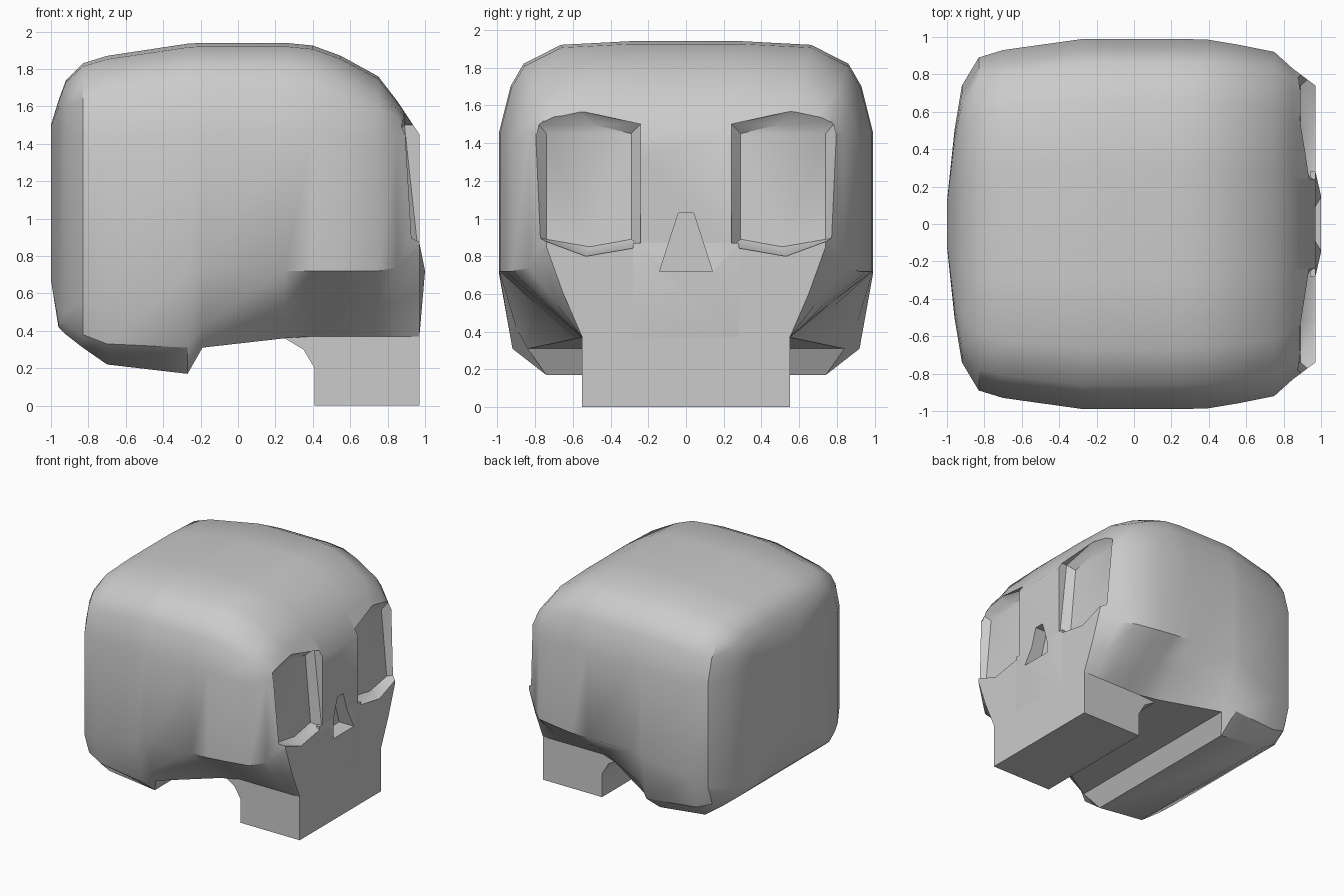
import bpy, bmesh

if "Cube" in bpy.data.objects:
    bpy.data.objects.remove(bpy.data.objects["Cube"])


def finish(name, bm):
    bmesh.ops.recalc_face_normals(bm, faces=bm.faces)
    me = bpy.data.meshes.new(name)
    bm.to_mesh(me)
    bm.free()
    ob = bpy.data.objects.new(name, me)
    bpy.context.collection.objects.link(ob)
    return ob


def loft(name, rings):
    bm = bmesh.new()
    loops = [[bm.verts.new(p) for p in r] for r in rings]
    n = len(loops[0])
    for a, b in zip(loops, loops[1:]):
        for i in range(n):
            j = (i + 1) % n
            bm.faces.new((a[i], a[j], b[j], b[i]))
    bm.faces.new(loops[0])
    bm.faces.new(loops[-1])
    return finish(name, bm)


def hull(name, pts):
    bm = bmesh.new()
    vs = [bm.verts.new(p) for p in pts]
    res = bmesh.ops.convex_hull(bm, input=vs)
    junk = {g for g in res["geom_interior"] + res["geom_unused"] if isinstance(g, bmesh.types.BMVert)}
    bmesh.ops.delete(bm, geom=list(junk), context='VERTS')
    return finish(name, bm)


def cut(target, cutter):
    m = target.modifiers.new("cut", 'BOOLEAN')
    m.operation = 'DIFFERENCE'
    m.solver = 'EXACT'
    m.object = cutter
    bpy.context.view_layer.objects.active = target
    bpy.ops.object.modifier_apply(modifier=m.name)


# cranium cross-sections, back to face:
# x, half width, top, top corner drop, side bottom, mid y, mid z, bottom y, bottom z
stations = [
    (-1.00, .12, 1.50, .03, .72, .12, .70, .10, .67),
    (-.96, .50, 1.63, .15, .50, .47, .45, .42, .42),
    (-.92, .74, 1.74, .28, .50, .70, .44, .62, .38),
    (-.83, .89, 1.83, .40, .55, .83, .38, .70, .31),
    (-.70, .93, 1.87, .45, .60, .86, .33, .74, .22),
    (-.27, .99, 1.935, .48, .70, .92, .31, .74, .17),
    (-.19, .99, 1.94, .48, .72, .90, .42, .84, .31),
    (.25, .99, 1.94, .48, .72, .79, .54, .60, .36),
    (.40, .985, 1.925, .47, .72, .77, .55, .55, .37),
    (.55, .96, 1.87, .43, .72, .755, .545, .55, .37),
    (.75, .92, 1.76, .35, .72, .735, .545, .55, .37),
    (.85, .83, 1.63, .17, .74, .69, .55, .55, .37),
    (.97, .74, 1.45, .03, .85, .65, .60, .55, .37),
]
rings = []
for x, w, t, d, zs, ym, zm, yb, b in stations:
    half = [(.3 * w, t), (.67 * w, t - .04 * d), (.87 * w, t - .25 * d), (.94 * w, t - .5 * d),
            (w, t - d), (w, zs), (ym, zm), (yb, b)]
    rings.append([(x, y, z) for y, z in half] + [(x, -y, z) for y, z in reversed(half)])
cranium = loft("cranium", rings)

# upper jaw block
prof = [(.97, 0), (.41, 0), (.41, .2), (.35, .3), (.25, .36), (.25, .38), (.97, .38)]
jaw = loft("upper_jaw", [[(x, y, z) for x, z in prof] for y in (-.55, .55)])

# raised area around the nose
bridge = hull("nose_rim", [(x, s * y, z) for s in (-1, 1)
              for x, y, z in ((.94, .28, .37), (.97, .28, .37), (.97, .28, .87),
                              (.94, .28, .87), (1.0, .15, .72))])

# eye socket cutters
outer = [(.24, .85), (.53, .80), (.80, .90), (.80, 1.52), (.56, 1.57), (.24, 1.50)]
inner = [(.29, .89), (.51, .85), (.74, .89), (.74, 1.45), (.50, 1.50), (.29, 1.45)]
helpers = []
for s in (-1, 1):
    pts = [(.89 if z < 1 else .84, s * y, z) for y, z in inner]
    pts += [(.96 if z < 1 else .89, s * y, z) for y, z in outer]
    pts += [(1.2, s * y, z) for y, z in outer]
    c = hull("socket_cutter", pts)
    cut(cranium, c)
    helpers.append(c)

# nose opening cutter
tri = [(-.14, .72), (.14, .72), (.04, 1.03), (-.04, 1.03)]
nose = loft("nose_cutter", [[(x, y, z) for y, z in tri] for x in (.86, 1.2)])
helpers.append(nose)
cut(cranium, nose)
cut(bridge, nose)

for h in helpers:
    bpy.data.objects.remove(h)

# smooth cranium, crisp facial edges
for ob in (cranium, jaw, bridge):
    bpy.ops.object.select_all(action='DESELECT')
    ob.select_set(True)
    bpy.context.view_layer.objects.active = ob
    bpy.ops.object.shade_smooth_by_angle(angle=.6)
